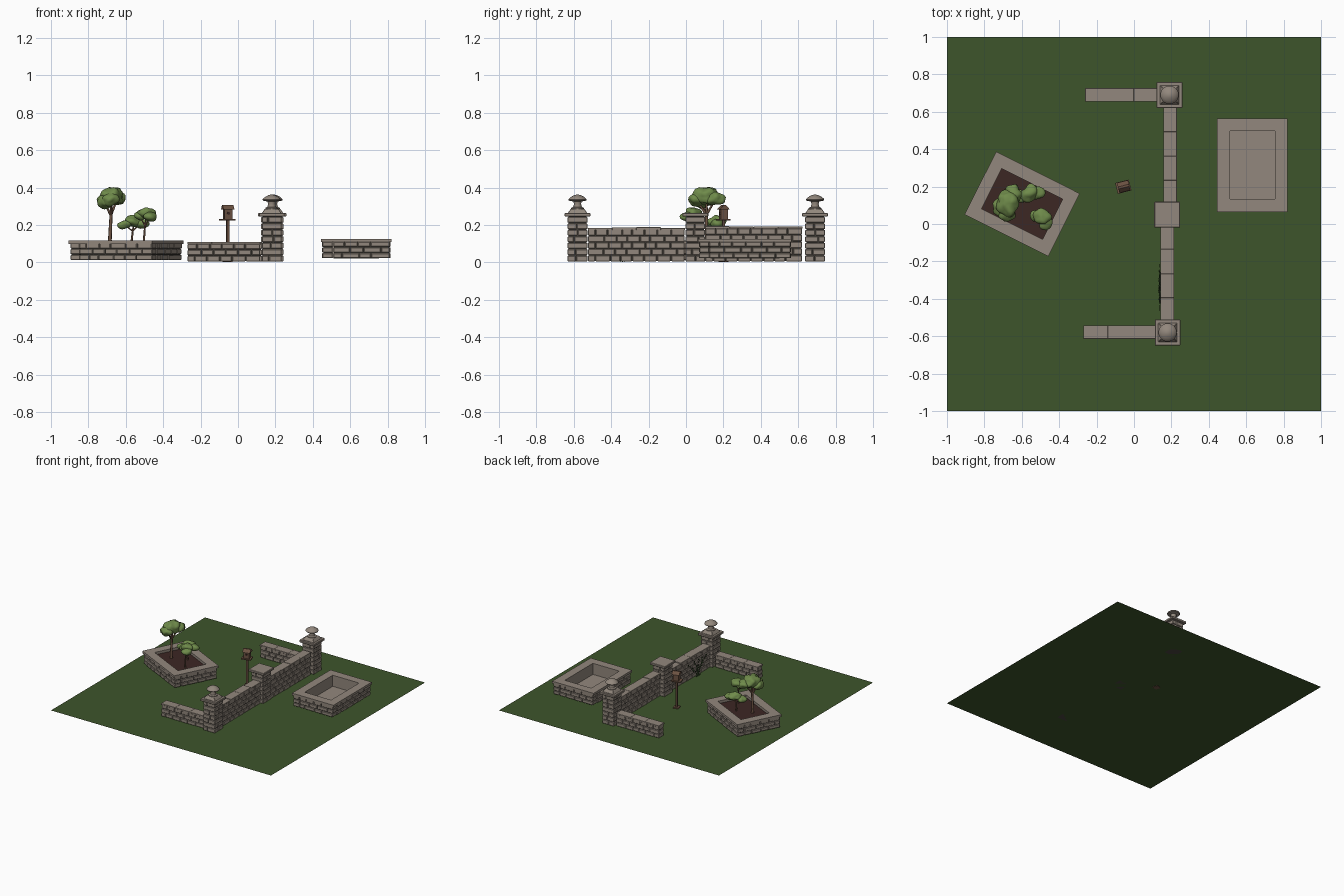
import bpy, bmesh, math, random
from mathutils import Matrix, Vector, noise

if "Cube" in bpy.data.objects:
    bpy.data.objects.remove(bpy.data.objects["Cube"])

random.seed(7)


def material(name, r, g, b):
    m = bpy.data.materials.new(name)
    m.diffuse_color = (r, g, b, 1)
    m.use_nodes = True
    m.node_tree.nodes["Principled BSDF"].inputs["Base Color"].default_value = m.diffuse_color
    return m


STONE = material("stone", 0.29, 0.245, 0.205)
MORTAR = material("mortar", 0.07, 0.062, 0.052)
GRASS = material("grass", 0.048, 0.089, 0.024)
SOIL = material("soil", 0.045, 0.02, 0.017)
LEAF = material("leaf", 0.16, 0.26, 0.07)
IVY = material("ivy", 0.03, 0.07, 0.02)
WOOD = material("wood", 0.15, 0.085, 0.055)


def finish(name, bm, mat, loc=(0, 0, 0), rot=0, bevel=0, smooth=False):
    me = bpy.data.meshes.new(name)
    bm.to_mesh(me)
    bm.free()
    ob = bpy.data.objects.new(name, me)
    bpy.context.collection.objects.link(ob)
    me.materials.append(mat)
    ob.location, ob.rotation_euler = loc, (0, 0, rot)
    if bevel:
        mod = ob.modifiers.new("bevel", 'BEVEL')
        mod.width, mod.segments = bevel, 1
    for p in me.polygons:
        p.use_smooth = smooth
    return ob


def box(bm, x0, x1, y0, y1, z0, z1, M=Matrix()):
    T = Matrix.Translation(((x0 + x1) / 2, (y0 + y1) / 2, (z0 + z1) / 2))
    S = Matrix.Diagonal((x1 - x0, y1 - y0, z1 - z0, 1))
    return bmesh.ops.create_cube(bm, size=1, matrix=M @ T @ S)["verts"]


def stone_run(stones, core, M, L, D, z0, z1, courses, avg):
    # courses of stones around a recessed mortar core, running along local x
    h = (z1 - z0) / courses
    for c in range(courses):
        n = max(1, round(L / avg))
        shift = 0.25 if c % 2 else -0.25
        cuts = [0] + [(i + shift + random.uniform(-.15, .15)) / n for i in range(1, n)] + [1]
        for a, b in zip(cuts, cuts[1:]):
            j = random.uniform(-0.002, 0.002)
            box(stones, (a - .5) * L + .002, (b - .5) * L - .002, -D / 2 - j, D / 2 + j,
                z0 + c * h + .002, z0 + (c + 1) * h - .002, M)
    box(core, -L / 2 + .005, L / 2 - .005, -D / 2 + .006, D / 2 - .006, z0 + .003, z1, M)


def lathe(name, profile, loc, mat, steps=24):
    bm = bmesh.new()
    vs = [bm.verts.new((r, 0, z)) for r, z in profile]
    es = [bm.edges.new(p) for p in zip(vs, vs[1:])]
    bmesh.ops.spin(bm, geom=vs + es, axis=(0, 0, 1), cent=(0, 0, 0), steps=steps, angle=math.tau)
    bmesh.ops.remove_doubles(bm, verts=bm.verts, dist=1e-5)
    bmesh.ops.recalc_face_normals(bm, faces=bm.faces)
    ob = finish(name, bm, mat, loc)
    bpy.context.view_layer.objects.active = ob
    ob.select_set(True)
    bpy.ops.object.shade_smooth_by_angle(angle=math.radians(40))
    ob.select_set(False)


# ground sheet
bm = bmesh.new()
bmesh.ops.create_grid(bm, x_segments=1, y_segments=1, size=1)
finish("ground", bm, GRASS, (0, 0, 0.004))


# pillars with caps, two of them with finials
def pillar(name, x, y, finial):
    s, c = bmesh.new(), bmesh.new()
    for i in range(7):
        M = Matrix.Rotation(math.pi / 2 * i, 4, 'Z')
        z, w, k = 0.003 + i * 0.0345, 0.053, random.uniform(-.02, .02)
        box(s, -w, k - .002, -w, w, z + .002, z + .0325, M)
        box(s, k + .002, w, -w, k / 2 - .002, z + .002, z + .0325, M)
        box(s, k + .002, w, k / 2 + .002, w, z + .002, z + .0325, M)
    box(c, -.047, .047, -.047, .047, .004, .246)
    finish(name + "_stones", s, STONE, (x, y, 0), bevel=0.003)
    finish(name + "_core", c, MORTAR, (x, y, 0))
    b = bmesh.new()
    box(b, -.069, .069, -.069, .069, .245, .264)
    finish(name + "_cap", b, STONE, (x, y, 0), bevel=0.003)
    if finial:
        b = bmesh.new()
        for v in box(b, -.052, .052, -.052, .052, .263, .286):
            if v.co.z > .28:
                v.co.x *= .7
                v.co.y *= .7
        finish(name + "_upper_cap", b, STONE, (x, y, 0), bevel=0.002)
        lathe(name + "_finial", [(0, .284), (.034, .284), (.034, .291), (.023, .297), (.019, .312),
              (.022, .325), (.046, .330), (.049, .335), (.046, .341), (.033, .351), (.016, .360),
              (0, .363)], (x, y, 0), STONE)


pillar("back_pillar", 0.19, 0.69, True)
pillar("middle_pillar", 0.177, 0.05, False)
pillar("front_pillar", 0.18, -0.58, True)


# tall and low walls with thin coping
def wall(name, x, y, L, rot, top, courses):
    s, c, k = bmesh.new(), bmesh.new(), bmesh.new()
    stone_run(s, c, Matrix(), L, 0.064, 0.003, top - .008, courses, 0.066)
    n = round(L / 0.13)
    for i in range(n):
        j = random.uniform(-.003, .003) if top > .15 else 0
        box(k, L * (i / n - .5), L * ((i + 1) / n - .5), -.036, .036, top - .012, top + j)
    finish(name + "_stones", s, STONE, (x, y, 0), rot, 0.003)
    finish(name + "_core", c, MORTAR, (x, y, 0), rot)
    finish(name + "_coping", k, STONE, (x, y, 0), rot, 0.001)


Q = math.pi / 2
wall("front_tall_wall", 0.178, -0.265, 0.52, Q, 0.185, 5)
wall("back_tall_wall", 0.193, 0.363, 0.52, Q, 0.192, 5)
wall("front_low_wall", -0.076, -0.578, 0.39, 0, 0.109, 3)
wall("back_low_wall", -0.066, 0.69, 0.39, 0, 0.109, 3)


# raised planters: stone sides, coping frame, liner and floor
def frame(bm, X, Y, t, z0, z1):
    for s in (-1, 1):
        box(bm, -X, X, *sorted((s * Y, s * (Y - t))), z0, z1)
        box(bm, *sorted((s * X, s * (X - t))), -Y + t, Y - t, z0, z1)


def planter(name, x, y, z, rot, floor_z, floor_mat):
    s, c = bmesh.new(), bmesh.new()
    for q in range(4):
        L, off = ((.437, .1545), (.302, .217))[q % 2]
        M = Matrix.Rotation(q * Q, 4, 'Z') @ Matrix.Translation((.0275, -off, 0))
        stone_run(s, c, M, L, .055, 0, .092, 3, .068)
    finish(name + "_stones", s, STONE, (x, y, z), rot, 0.003)
    finish(name + "_core", c, MORTAR, (x, y, z), rot)
    for part, X, Y, t, a, b in (("coping", .25, .188, .068, .088, .106),
                                ("liner", .19, .128, .008, .002, .09)):
        bm = bmesh.new()
        frame(bm, X, Y, t, a, b)
        finish(name + "_" + part, bm, STONE, (x, y, z), rot)
    bm = bmesh.new()
    box(bm, -.184, .184, -.122, .122, .001, floor_z)
    finish(name + "_bed", bm, floor_mat, (x, y, z), rot)


planter("right_planter", 0.633, 0.315, 0.02, Q, 0.015, STONE)
planter("tree_planter", -0.598, 0.107, 0.011, -math.radians(26.6), 0.085, SOIL)


# trees: lumpy smooth crowns on tapered trunks
def trunk(name, pts, r0, r1, mat=WOOD):
    cu = bpy.data.curves.new(name, 'CURVE')
    cu.dimensions, cu.bevel_depth, cu.bevel_resolution, cu.use_fill_caps = '3D', 1, 2, True
    sp = cu.splines.new('POLY')
    sp.points.add(len(pts) - 1)
    for i, (p, q) in enumerate(zip(sp.points, pts)):
        p.co = (*q, 1)
        p.radius = r0 + (r1 - r0) * i / (len(pts) - 1)
    ob = bpy.data.objects.new(name, cu)
    cu.materials.append(mat)
    bpy.context.collection.objects.link(ob)


def tree(name, base, r, blobs):
    bm = bmesh.new()
    for x, y, z, sx, sy, sz in blobs:
        M = Matrix.Translation((x, y, z)) @ Matrix.Diagonal((sx, sy, sz, 1))
        for v in bmesh.ops.create_icosphere(bm, subdivisions=3, radius=1, matrix=M)["verts"]:
            d = v.co - Vector((x, y, z))
            v.co += d * 0.35 * noise.noise(v.co * 28)
    finish(name + "_crown", bm, LEAF, smooth=True)
    bx, by = base
    for i, (x, y, z, *_) in enumerate(blobs):
        fork = (bx + .004, by, .1 + (z - .1) * .65)
        trunk(f"{name}_branch_{i}", [fork, (x, y, z)], r * .6, r * .35)
    top = .1 + (blobs[0][2] - .1) * .68
    trunk(name + "_trunk", [(bx, by, .09), (bx - .003, by, .12), (bx + .004, by, top)], r, r * .65)


tree("tall_tree", (-.682, .11), .012, [(-.675, .11, .355, .058, .07, .048),
     (-.715, .085, .325, .042, .05, .034), (-.645, .16, .34, .042, .05, .036),
     (-.68, .055, .335, .045, .045, .035)])
tree("small_tree", (-.565, .155), .007, [(-.56, .165, .218, .045, .045, .03),
     (-.605, .145, .2, .04, .035, .022), (-.52, .165, .208, .038, .035, .024)])
tree("front_tree", (-.5, .03), .007, [(-.49, .04, .262, .045, .042, .034),
     (-.525, .045, .245, .036, .032, .022), (-.47, .01, .245, .036, .04, .025)])

# bird house on a post
P, R = (-0.055, 0.2, 0), 0.25
for part, bounds in (("foot", (-.022, .022, -.022, .022, .001, .012)),
                     ("post", (-.007, .007, -.007, .007, .01, .23)),
                     ("tray", (-.04, .035, -.03, .03, .224, .233)),
                     ("house", (-.022, .022, -.02, .02, .233, .285))):
    bm = bmesh.new()
    box(bm, *bounds)
    finish("birdhouse_" + part, bm, WOOD, P, R)
bm = bmesh.new()
for v in box(bm, -.03, .03, -.028, .028, .283, .306):
    if v.co.z > .29:
        v.co.y *= .2
finish("birdhouse_roof", bm, WOOD, P, R)
bm = bmesh.new()
bmesh.ops.create_cone(bm, cap_ends=True, segments=12, radius1=.008, radius2=.008, depth=.002,
                      matrix=Matrix.Translation((0, -.021, .262)) @ Matrix.Rotation(Q, 4, 'X'))
finish("birdhouse_hole", bm, SOIL, P, R)

# ivy climbing the inner face of the front tall wall
bm = bmesh.new()
for i in range(5):
    y, pts = -.35 + random.uniform(-.02, .02), []
    lean = (i - 2) * .012
    for k in range(7):
        pts.append((.139, y + lean * k * .8 + random.uniform(-.006, .006), .005 + k * .021))
        for _ in range(2):
            M = (Matrix.Translation(Vector(pts[-1]) + Vector((-.004, random.uniform(-.01, .01), .004)))
                 @ Matrix.Rotation(-Q + random.uniform(-.6, .6), 4, 'Y')
                 @ Matrix.Rotation(random.uniform(0, 3), 4, 'Z'))
            bmesh.ops.create_circle(bm, cap_ends=True, segments=5, radius=.007, matrix=M)
    trunk(f"ivy_stem_{i}", pts, .0025, .001, IVY)
finish("ivy_leaves", bm, IVY)
